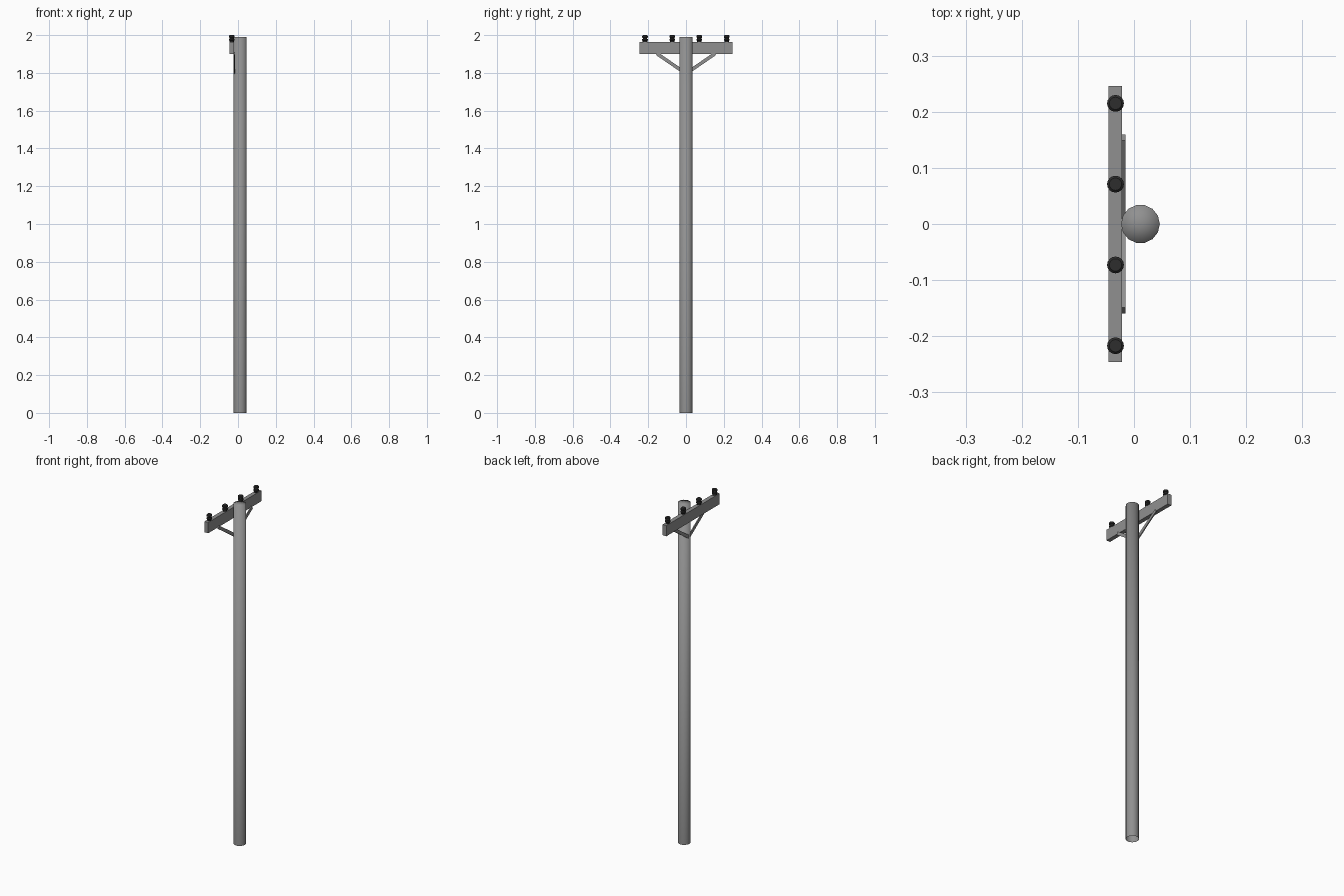
import bpy, bmesh, math
from mathutils import Vector

if "Cube" in bpy.data.objects:
    bpy.data.objects.remove(bpy.data.objects["Cube"])


def paint(name, v):
    m = bpy.data.materials.new(name)
    m.diffuse_color = (v, v, v, 1)
    m.use_nodes = True
    m.node_tree.nodes["Principled BSDF"].inputs["Base Color"].default_value = m.diffuse_color
    return m


wood = paint("weathered_wood", 0.28)
dark = paint("dark_ceramic", 0.027)


def finish(name, bm, mat):
    bmesh.ops.recalc_face_normals(bm, faces=bm.faces[:])
    me = bpy.data.meshes.new(name)
    bm.to_mesh(me)
    bm.free()
    me.materials.append(mat)
    ob = bpy.data.objects.new(name, me)
    bpy.context.collection.objects.link(ob)
    return ob


def smooth_by_angle(ob, degrees):
    bpy.ops.object.select_all(action='DESELECT')
    ob.select_set(True)
    bpy.context.view_layer.objects.active = ob
    bpy.ops.object.shade_smooth_by_angle(angle=math.radians(degrees))


def lathe(name, profile, sides, loc, mat, open_bottom=False):
    # stack rings from (radius, z) pairs and close the top with a fan
    bm = bmesh.new()
    rings = []
    for r, z in profile:
        rings.append([bm.verts.new((loc[0] + r * math.cos(2 * math.pi * i / sides),
                                    loc[1] + r * math.sin(2 * math.pi * i / sides),
                                    z)) for i in range(sides)])
    for a, b in zip(rings, rings[1:]):
        for i in range(sides):
            j = (i + 1) % sides
            bm.faces.new((a[i], a[j], b[j], b[i]))
    if not open_bottom:
        bm.faces.new(rings[0])
    tip = bm.verts.new((loc[0], loc[1], profile[-1][1]))
    for i in range(sides):
        bm.faces.new((rings[-1][i], rings[-1][(i + 1) % sides], tip))
    return finish(name, bm, mat)


def plate(name, outline, x0, x1):
    # extrude a y/z outline along x
    bm = bmesh.new()
    face = bm.faces.new([bm.verts.new((x0, y, z)) for y, z in outline])
    ext = bmesh.ops.extrude_face_region(bm, geom=[face])
    bmesh.ops.translate(bm, vec=(x1 - x0, 0, 0),
                        verts=[v for v in ext["geom"] if isinstance(v, bmesh.types.BMVert)])
    return finish(name, bm, wood)


# Round pole, smooth over its top rim, open underneath
pole = lathe("pole", [(0.0345, 0), (0.0345, 1.99)], 14, (0.0115, 0), wood, True)
smooth_by_angle(pole, 180)

# Crossarm bolted on the left face of the pole
plate("crossarm", [(-0.246, 1.901), (0.246, 1.901), (0.246, 1.964), (-0.246, 1.964)],
      -0.045, -0.021)

# Two diagonal flat braces
for side, label in ((1, "right"), (-1, "left")):
    a, b = Vector((0.0, 1.796)), Vector((0.154, 1.902))
    d = (b - a).normalized()
    n = Vector((-d.y, d.x)) * 0.009
    pts = [a + n, a - n, b - n, b + n]
    plate("brace_" + label, [(side * p.x, p.y) for p in pts], -0.021, -0.015)

# Ribbed insulators along the crossarm
for k, y in enumerate((-0.217, -0.073, 0.071, 0.215)):
    prof = [(0.012, 1.962), (0.012, 1.970), (0.015, 1.973), (0.015, 1.978),
            (0.0115, 1.981), (0.0115, 1.985), (0.015, 1.988), (0.015, 1.996),
            (0.011, 2.0)]
    ob = lathe("insulator_%d" % (k + 1), prof, 16, (-0.033, y), dark)
    smooth_by_angle(ob, 40)
